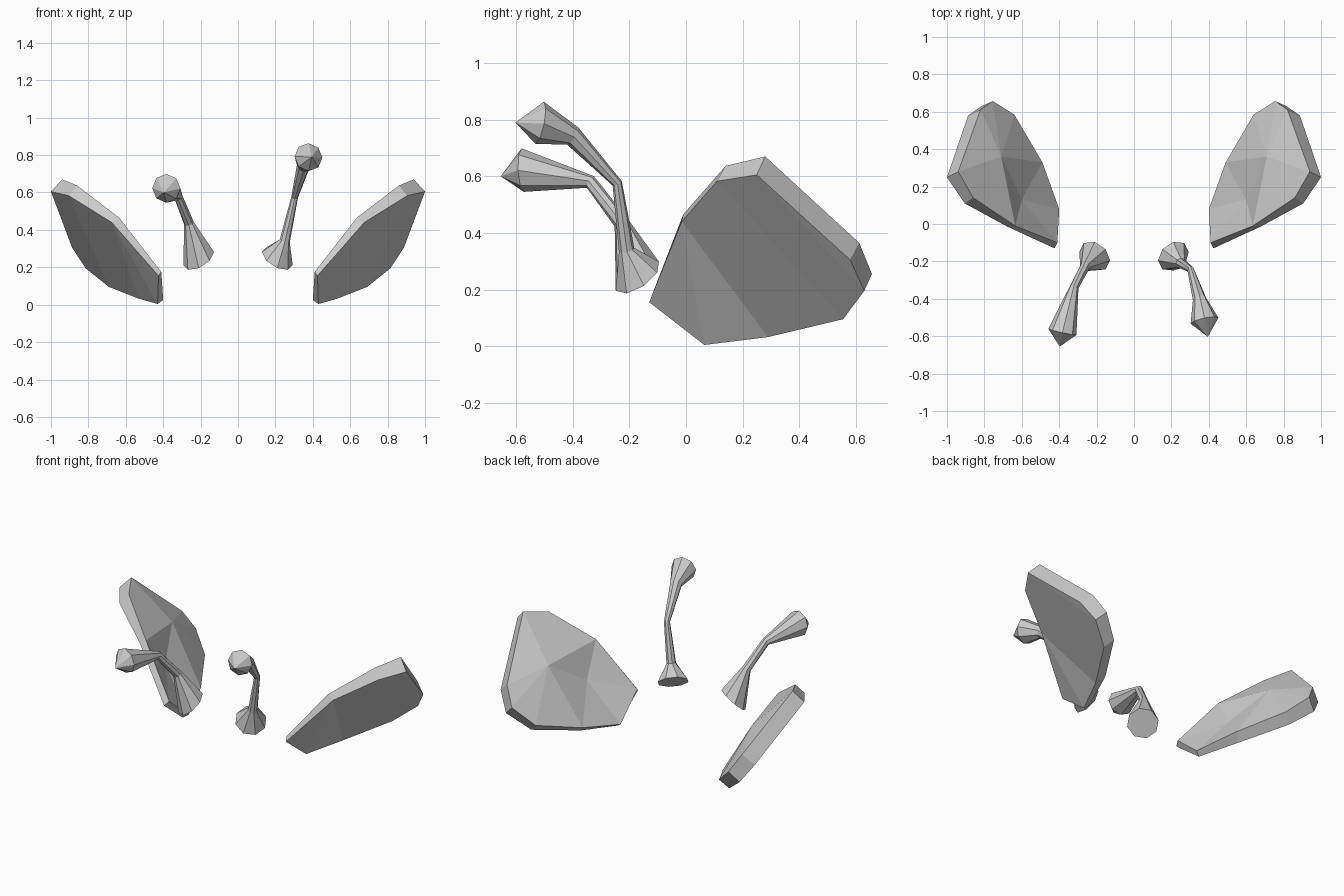
import bpy, bmesh, math
from mathutils import Vector

if "Cube" in bpy.data.objects:
    bpy.data.objects.remove(bpy.data.objects["Cube"])


def finish(name, bm):
    bmesh.ops.recalc_face_normals(bm, faces=bm.faces[:])
    me = bpy.data.meshes.new(name)
    bm.to_mesh(me)
    bm.free()
    ob = bpy.data.objects.new(name, me)
    bpy.context.collection.objects.link(ob)
    return ob


# Wing: matching outlines of the outer and inner faces, root to tip and back
OUTER = [(.425, -.13, .155), (.675, -.015, .44), (.905, .11, .583), (1.0, .25, .605),
         (.887, .58, .305), (.815, .63, .195), (.69, .555, .095), (.53, .29, .032),
         (.43, .065, .004)]
INNER = [(.41, -.10, .175), (.635, -.01, .465), (.86, .14, .637), (.94, .28, .67),
         (.82, .612, .365), (.755, .657, .255), (.64, .585, .147), (.49, .33, .075),
         (.40, .08, .025)]


def wing(name, side):
    bm = bmesh.new()
    put = lambda p: bm.verts.new((p[0] * side, p[1], p[2]))
    o, i = [put(p) for p in OUTER], [put(p) for p in INNER]
    n = len(o)
    # rim
    for k in range(n):
        j = (k + 1) % n
        bm.faces.new((o[k], o[j], i[j], i[k]))
    # outer face as crosswise strips
    for f in ((0, 1, 8), (1, 7, 8), (1, 2, 6, 7), (2, 3, 5, 6), (3, 4, 5)):
        bm.faces.new([o[k] for k in f])
    # inner face domed around two points
    c, d = put((.71, .36, .42)), put((.60, .13, .27))
    for k in range(1, 7):
        bm.faces.new((i[k], i[k + 1], c))
    for a, b in ((i[7], i[8]), (i[8], i[0]), (i[0], i[1]), (i[1], c), (c, i[7])):
        bm.faces.new((a, b, d))
    return finish(name, bm)


def antenna(name, rings, tip, base_normal, sides=8):
    """Rings of (centre, radius) lofted along a bent path, closed by a pointed tip."""
    bm = bmesh.new()
    pts = [Vector(c) for c, r in rings] + [Vector(tip)]
    loops = []
    for k, (c, r) in enumerate(rings):
        if k == 0:
            t = Vector(base_normal).normalized()
        else:
            t = ((pts[k] - pts[k - 1]).normalized() + (pts[k + 1] - pts[k]).normalized()).normalized()
        u = t.cross(Vector((1, 0, 0))).normalized()
        w = t.cross(u)
        loops.append([bm.verts.new(pts[k] + r * (u * math.cos(a) + w * math.sin(a)))
                      for a in (2 * math.pi * s / sides for s in range(sides))])
    for a, b in zip(loops, loops[1:]):
        for s in range(sides):
            j = (s + 1) % sides
            bm.faces.new((a[s], a[j], b[j], b[s]))
    bm.faces.new(loops[0])
    end = bm.verts.new(tip)
    for s in range(sides):
        bm.faces.new((loops[-1][s], loops[-1][(s + 1) % sides], end))
    return finish(name, bm)


wing("right_wing", 1)
wing("left_wing", -1)

# Raised antenna
antenna("right_antenna",
        [((.21, -.172, .247), .092), ((.25, -.21, .34), .028), ((.303, -.243, .575), .018),
         ((.35, -.40, .742), .036), ((.377, -.517, .789), .076)],
        (.395, -.603, .79), (.45, -.5, .74))

# Lowered antenna
antenna("left_antenna",
        [((-.21, -.172, .247), .092), ((-.262, -.228, .435), .027),
         ((-.32, -.338, .58), .024), ((-.383, -.577, .622), .077)],
        (-.397, -.655, .60), (-.45, -.5, .74))
